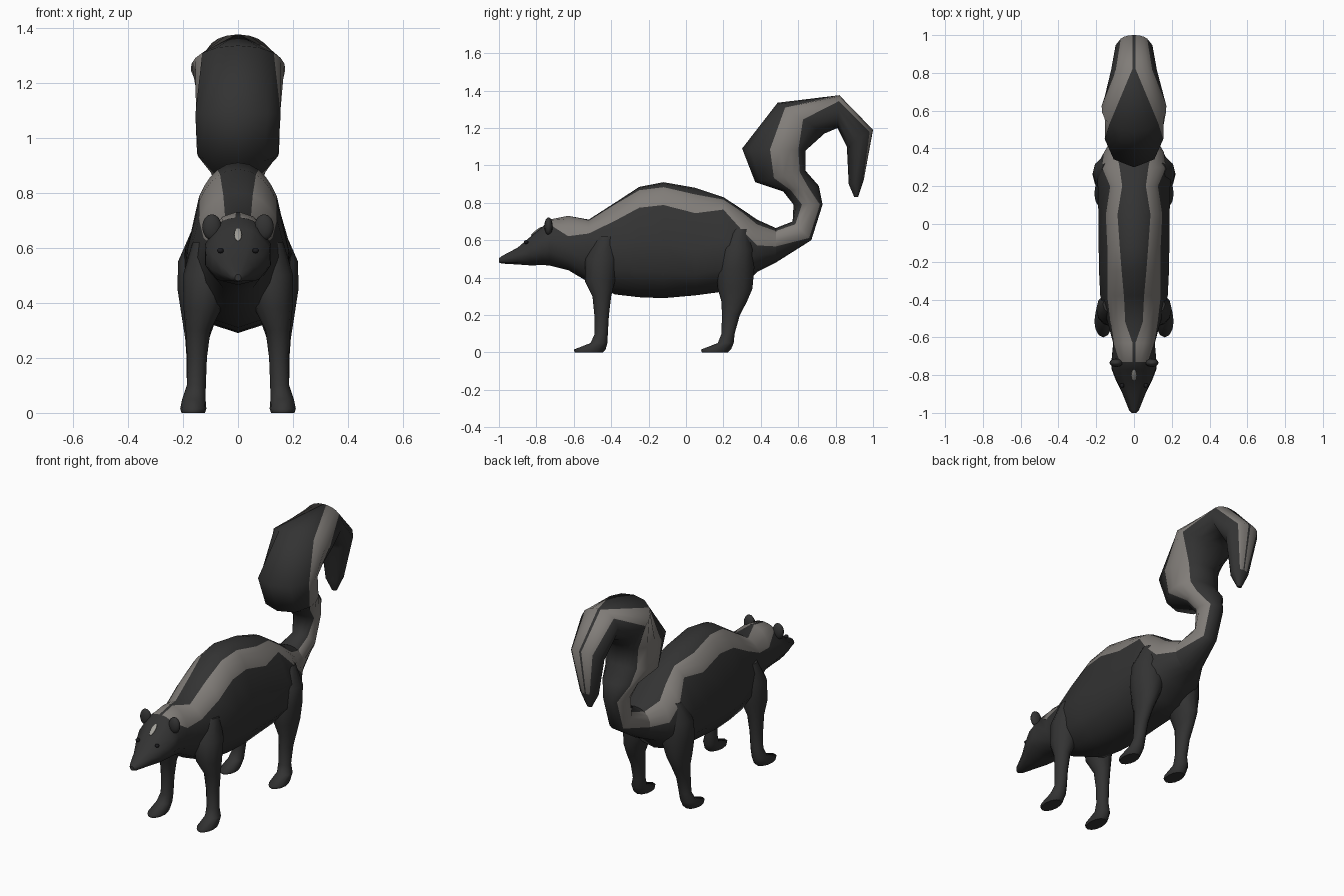
import bpy, bmesh, math
from mathutils import Vector

if "Cube" in bpy.data.objects:
    bpy.data.objects.remove(bpy.data.objects["Cube"])


def material(name, colour):
    m = bpy.data.materials.new(name)
    m.use_nodes = True
    m.diffuse_color = (*colour, 1)
    m.node_tree.nodes["Principled BSDF"].inputs["Base Color"].default_value = (*colour, 1)
    return m


dark = material("charcoal fur", (0.033, 0.033, 0.033))
pale = material("pale stripe fur", (0.22, 0.205, 0.19))
light = material("forehead light fur", (0.36, 0.35, 0.32))
black = material("black eye and nose", (0.012, 0.012, 0.014))


def loft(name, rings, mats, rule=None):
    """Skin a list of equal rings, with a material rule by station and segment."""
    bm = bmesh.new()
    loops = [[bm.verts.new(p) for p in r] for r in rings]
    n = len(loops[0])
    for s in range(len(loops) - 1):
        for i in range(n):
            j = (i + 1) % n
            f = bm.faces.new((loops[s][i], loops[s][j], loops[s + 1][j], loops[s + 1][i]))
            f.material_index = rule(s, i) if rule else 0
            f.smooth = True
    bm.faces.new(loops[0])
    bm.faces.new(loops[-1])
    bmesh.ops.recalc_face_normals(bm, faces=bm.faces)
    me = bpy.data.meshes.new(name)
    bm.to_mesh(me)
    bm.free()
    for m in mats:
        me.materials.append(m)
    ob = bpy.data.objects.new(name, me)
    bpy.context.collection.objects.link(ob)
    return ob


def striped_ring(outer, inner, frac, w, a, b):
    """Egg-shaped section whose points follow the stripe borders a and b."""
    o, i = Vector((0, *outer)), Vector((0, *inner))
    mid = i.lerp(o, frac)
    half = [a * k / 2 for k in range(2)] + [a + (b - a) * k / 3 for k in range(3)]
    half += [b + (180 - b) * k / 4 for k in range(5)]
    angles = half + [-t for t in half[-2:0:-1]]
    pts = []
    for t in map(math.radians, angles):
        c, s = math.cos(t), math.sin(t)
        p = mid + ((o - mid) * c if c > 0 else (mid - i) * c)
        p.x = math.copysign(w * abs(s) ** 0.9, s)
        pts.append(p)
    return pts


def in_stripe(i):
    return 2 <= i <= 4 or 13 <= i <= 15


# Body and head: y, top, widest height, bottom, half width, stripe borders
body = [
    (-1.0, .503, .49, .48, .012, 3, 30), (-.985, .515, .495, .475, .027, 3, 30),
    (-.9, .56, .515, .47, .062, 3, 30), (-.83, .62, .54, .465, .098, 3, 30),
    (-.77, .67, .56, .467, .122, 3, 30), (-.73, .71, .57, .465, .125, 3, 35),
    (-.63, .73, .58, .44, .112, 3, 74), (-.52, .71, .57, .375, .14, 17, 62),
    (-.38, .80, .53, .31, .18, 15, 50), (-.25, .885, .52, .295, .188, 18, 46),
    (-.12, .91, .51, .29, .19, 21, 46), (.05, .88, .50, .305, .19, 25, 50),
    (.2, .83, .50, .325, .2, 16, 37), (.3, .765, .51, .35, .2, 20, 56),
    (.38, .71, .55, .43, .16, 33, 82), (.48, .665, .575, .48, .1, 35, 95),
]
rings = [striped_ring((y, t), (y, b), (m - b) / (t - b), w, s0, s1)
         for y, t, m, b, w, s0, s1 in body]
loft("body", rings, [dark, pale],
     lambda s, i: int(body[s][0] > -.74 and in_stripe(i)))

# Tail: front edge, back edge, half width, stripe borders
tail = [
    ((.57, .70), (.67, .60), .068, 45, 140), ((.575, .79), (.73, .79), .075, 65, 145),
    ((.52, .86), (.71, .89), .1, 55, 115), ((.37, .91), (.64, .97), .15, 75, 140),
    ((.30, 1.09), (.64, 1.08), .156, 83, 140), ((.49, 1.335), (.74, 1.17), .172, 47, 95),
    ((.82, 1.375), (.81, 1.2), .122, 3, 50), ((1.0, 1.19), (.86, 1.1), .1, 3, 42),
    ((.95, .92), (.87, .90), .055, 3, 25), ((.92, .83), (.9, .83), .015, 3, 10),
]
loft("tail", [rings[-1]] + [striped_ring(o, i, .5, *r) for o, i, *r in tail],
     [dark, pale], lambda s, i: int(s < 9 and in_stripe(i)))

# Legs: height, front, back, inner side, outer side
front_leg = [(0, -.595, -.445, .12, .205), (.015, -.6, -.43, .115, .21),
             (.05, -.51, -.42, .118, .203), (.1, -.488, -.418, .117, .186),
             (.2, -.49, -.412, .113, .185), (.3, -.5, -.4, .1, .19),
             (.38, -.54, -.38, .06, .198), (.5, -.54, -.36, .03, .2),
             (.62, -.48, -.37, .03, .165)]
hind_leg = [(0, .085, .225, .12, .205), (.015, .08, .24, .115, .21),
            (.05, .17, .255, .118, .203), (.1, .19, .26, .117, .186),
            (.2, .192, .288, .113, .187), (.27, .19, .325, .105, .192),
            (.34, .17, .355, .08, .203), (.45, .16, .365, .03, .22),
            (.55, .18, .365, .03, .218), (.66, .24, .34, .03, .17)]


def leg_ring(z, y0, y1, x0, x1, side):
    return [(side * ((x0 + x1) / 2 + (x1 - x0) / 2 * math.cos(k * math.tau / 12)),
             (y0 + y1) / 2 + (y1 - y0) / 2 * math.sin(k * math.tau / 12), z)
            for k in range(12)]


def ball(name, loc, scale, mat):
    bpy.ops.mesh.primitive_uv_sphere_add(segments=12, ring_count=8, location=loc)
    ob = bpy.context.object
    ob.name, ob.scale = name, scale
    ob.data.materials.append(mat)
    bpy.ops.object.shade_smooth()
    return ob


for label, side in (("left", 1), ("right", -1)):
    for part, shape in (("front_leg", front_leg), ("hind_leg", hind_leg)):
        loft(f"{label}_{part}", [leg_ring(*r, side) for r in shape], [dark])
    # Ears and eyes
    ball(f"{label}_ear", (side * .095, -.735, .675), (.035, .022, .047), dark)
    ball(f"{label}_eye", (side * .064, -.855, .59), (.012, .012, .01), black)

# Nose and forehead mark
ball("nose", (0, -.985, .497), (.018, .014, .014), black)
mark = ball("forehead_mark", (0, -.8, .648), (.014, .038, .006), light)
mark.rotation_euler.x = math.radians(38)
